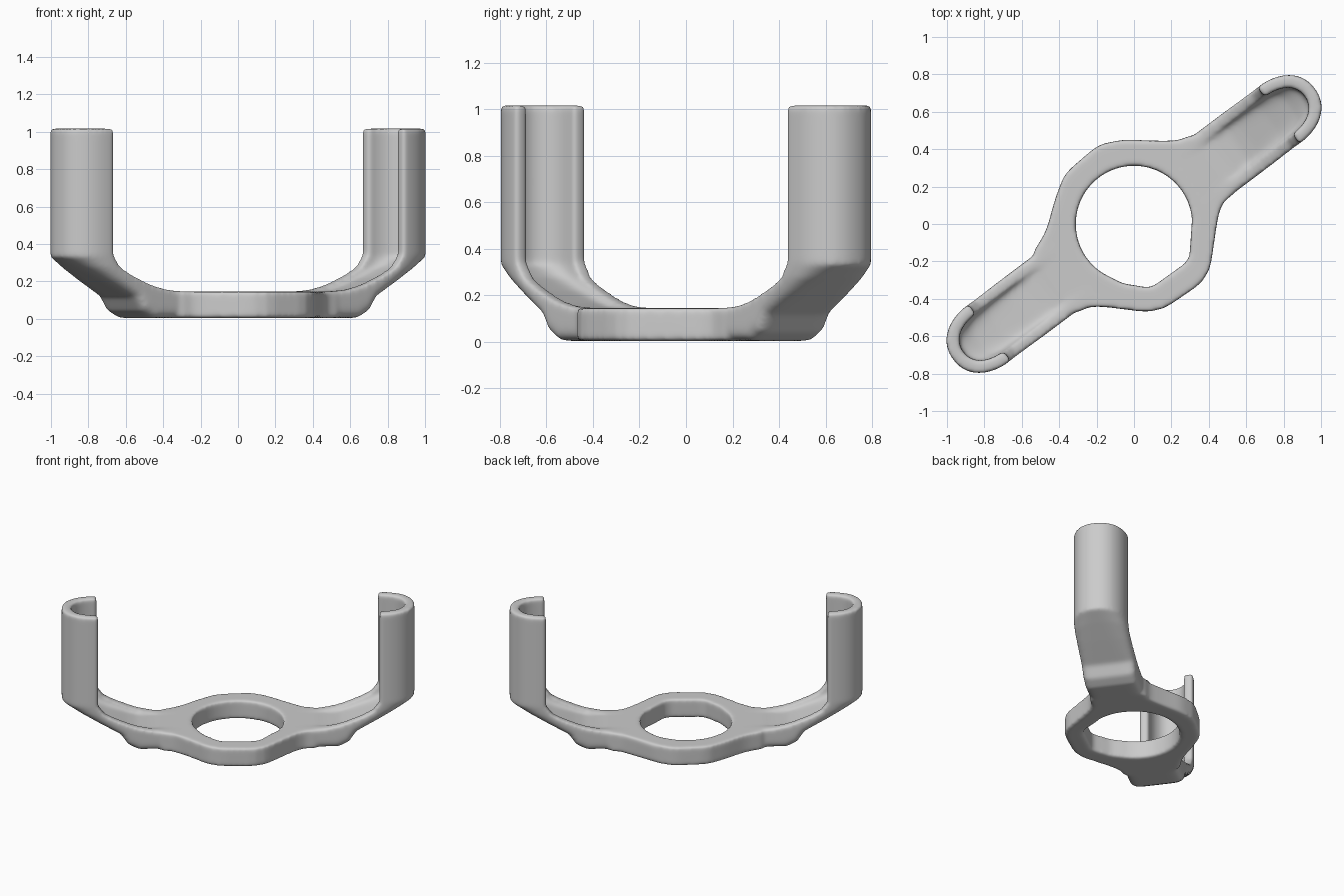
import bpy, bmesh
from math import sin, cos, pi, radians
from mathutils import Matrix, Vector

cube = bpy.data.objects.get("Cube")
if cube:
    bpy.data.objects.remove(cube, do_unlink=True)

ARM_ANGLE = radians(36.9)
HALF_WIDTH, WALL = 0.188, 0.064
STEPS = 32
bm = bmesh.new()


def add_loop(points, z):
    verts = [bm.verts.new((x, y, z)) for x, y in points]
    return [bm.edges.new((a, b)) for a, b in zip(verts, verts[1:] + verts[:1])]


def rounded(points, cut, passes):
    # corner cutting softens the hand-placed outline
    for _ in range(passes):
        pts = [Vector(p) for p in points]
        points = []
        for a, b in zip(pts, pts[1:] + pts[:1]):
            points += [a.lerp(b, cut), a.lerp(b, 1 - cut)]
    return points


# Flat ring: round on one side, faceted on the other, flared into the arms
outer = [(0.326, 0.482), (0.23, 0.445), (0.1, 0.445), (-0.05, 0.452), (-0.19, 0.425),
         (-0.37, 0.27), (-0.42, 0.14), (-0.47, -0.04), (-0.554, -0.178),
         (-0.326, -0.482), (-0.22, -0.435), (0.125, -0.478), (0.4, -0.29),
         (0.45, 0.05), (0.48, 0.12), (0.554, 0.178)]
inner = [(0.312 * cos(radians(a)), 0.312 * sin(radians(a))) for a in range(5, 240, 8)]
inner += [(-0.06, -0.318), (0.09, -0.342), (0.295, -0.195)]
edges = add_loop(rounded(outer, 0.16, 2), 0.004) + add_loop(rounded(inner, 0.1, 1), 0.004)
plate = bmesh.ops.triangle_fill(bm, edges=edges, use_beauty=True)
faces = [g for g in plate["geom"] if isinstance(g, bmesh.types.BMFace)]
raised = bmesh.ops.extrude_face_region(bm, geom=faces)["geom"]
bmesh.ops.translate(bm, vec=(0, 0, 0.141),
                    verts=[g for g in raised if isinstance(g, bmesh.types.BMVert)])


def power(value, exponent):
    return (1 if value >= 0 else -1) * abs(value) ** exponent


def section(rim, back, depth, square, turn):
    # trough section: outer shell one way, hollow back the other way
    rim, back = Vector((rim[0], 0, rim[1])), Vector((back[0], 0, back[1]))
    span = back - rim
    loop = []
    for width, reach, order in ((HALF_WIDTH, span.length, range(STEPS + 1)),
                                (HALF_WIDTH - WALL, depth, range(STEPS, -1, -1))):
        for i in order:
            a = pi * i / STEPS
            p = rim + span.normalized() * reach * power(sin(a), square)
            p.y = width * power(cos(a), square)
            loop.append(bm.verts.new(turn @ p))
    return loop


# Stations along an arm: rim (out, up), back (out, up), hollow depth, squareness
stations = [
    ((0.37, 0.144), (0.37, 0.004), 0.002, 0.25),
    ((0.50, 0.147), (0.50, 0.004), 0.004, 0.25),
    ((0.60, 0.155), (0.69, 0.004), 0.015, 0.25),
    ((0.68, 0.173), (0.76, 0.04), 0.03, 0.28),
    ((0.74, 0.192), (0.81, 0.115), 0.035, 0.35),
    ((0.84, 0.234), (0.98, 0.205), 0.075, 0.55),
    ((0.92, 0.277), (1.11, 0.275), 0.125, 0.75),
    ((0.965, 0.34), (1.208, 0.33), 0.175, 0.9),
    ((0.965, 1.017), (1.208, 1.017), 0.175, 0.9),
]

# Two identical arms, half a turn apart
for half_turn in (0, pi):
    turn = Matrix.Rotation(ARM_ANGLE + half_turn, 3, "Z")
    loops = [section(*s, turn) for s in stations]
    for low, high in zip(loops, loops[1:]):
        for i in range(len(low)):
            j = (i + 1) % len(low)
            bm.faces.new((low[i], low[j], high[j], high[i]))
    bm.faces.new(loops[0])
    bm.faces.new(loops[-1])

bmesh.ops.triangulate(bm, faces=bm.faces)
bmesh.ops.recalc_face_normals(bm, faces=bm.faces)
mesh = bpy.data.meshes.new("ring_bracket")
bm.to_mesh(mesh)
bm.free()
bracket = bpy.data.objects.new("ring_bracket", mesh)
bpy.context.collection.objects.link(bracket)

# Fuse the parts into one skin and soften every edge
fuse = bracket.modifiers.new("fuse", "REMESH")
fuse.mode = "VOXEL"
fuse.voxel_size = 0.011
fuse.use_smooth_shade = True
soften = bracket.modifiers.new("soften", "SMOOTH")
soften.factor = 0.5
soften.iterations = 16
